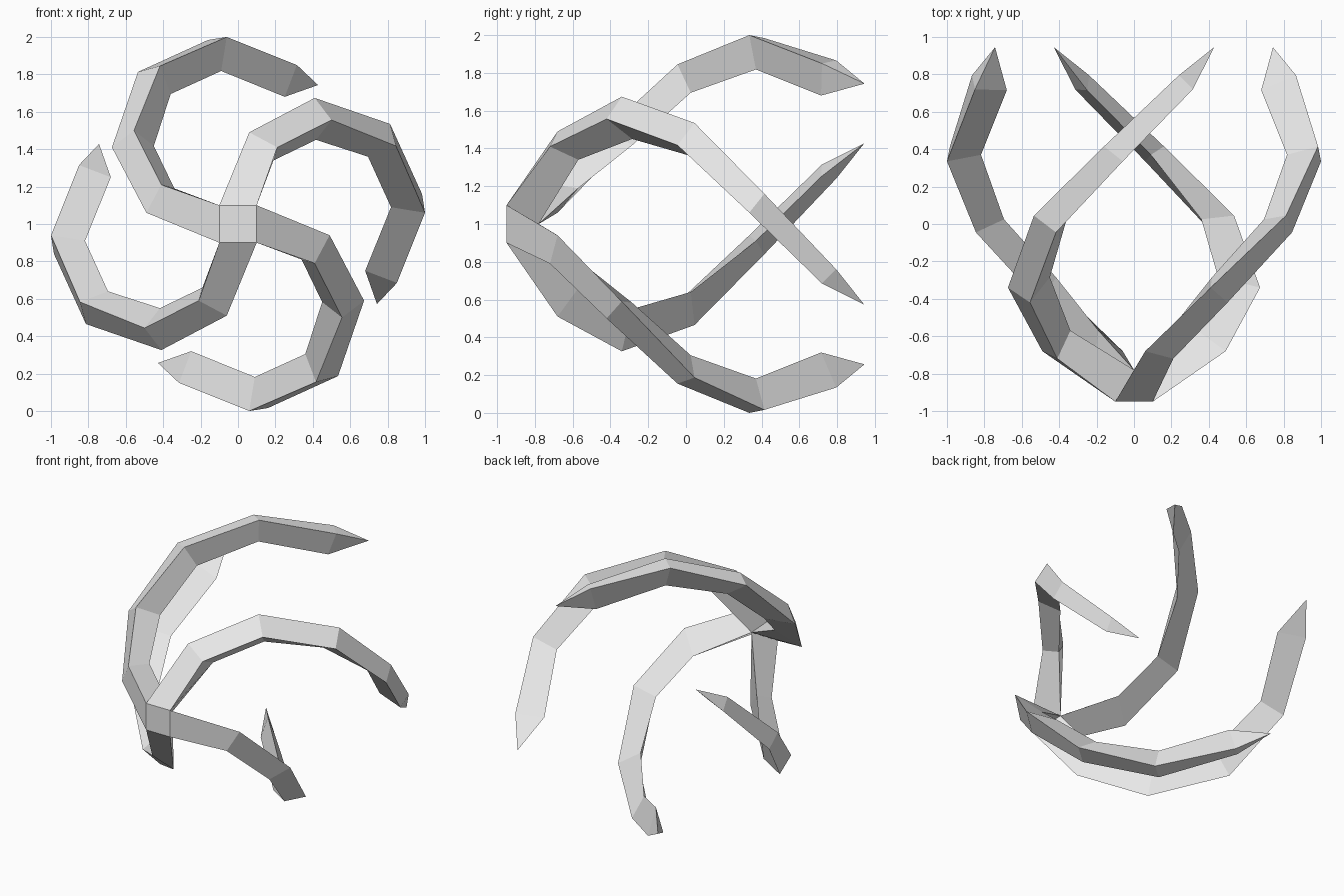
import bpy, bmesh, math
from mathutils import Vector, Matrix

if "Cube" in bpy.data.objects:
    bpy.data.objects.remove(bpy.data.objects["Cube"])

# Triangular cross-sections along one arm: outer edge, inner edge, rear ridge
# (x, y, z measured from the hub axis at z = 1)
sections = [
    [(-.10, -.95, -.10), (-.10, -.95, .10), (0, -.78, 0)],
    [(-.49, -.68, .06), (-.41, -.72, .21), (-.34, -.57, .19)],
    [(-.674, -.34, .41), (-.556, -.42, .50), (-.45, -.285, .417)],
    [(-.535, .045, .813), (-.417, -.045, .845), (-.36, .025, .695)],
    [(-.16, .415, .984), (-.06, .335, 1.0), (-.09, .37, .818)],
    [(.24, .795, .866), (.315, .72, .85), (.25, .715, .68)],
]
tip = (.428, .945, .743)

grey = bpy.data.materials.new("light grey")
grey.diffuse_color = (.8, .8, .8, 1)
grey.use_nodes = True
grey.node_tree.nodes["Principled BSDF"].inputs["Base Color"].default_value = grey.diffuse_color

bm = bmesh.new()


def add_arm(angle):
    """Sweep the triangle along the arm, turned about the hub axis."""
    turn = Matrix.Translation((0, 0, 1)) @ Matrix.Rotation(angle, 4, 'Y')
    rings = [[bm.verts.new(turn @ Vector(p)) for p in s] for s in sections]
    for r, s in zip(rings, rings[1:]):
        for i in range(3):
            j = (i + 1) % 3
            bm.faces.new((r[i], r[j], s[j], s[i]))
    # Pointed end
    end = bm.verts.new(turn @ Vector(tip))
    last = rings[-1]
    for i in range(3):
        bm.faces.new((last[i], last[(i + 1) % 3], end))


# Four arms curling back from the hub
for k in range(4):
    add_arm(k * math.pi / 2)

# Square front of the hub
bm.faces.new([bm.verts.new((x, -.95, 1 + z))
              for x, z in ((-.1, -.1), (.1, -.1), (.1, .1), (-.1, .1))])

bmesh.ops.remove_doubles(bm, verts=bm.verts, dist=.001)
bmesh.ops.recalc_face_normals(bm, faces=bm.faces)

mesh = bpy.data.meshes.new("four_arm_swirl")
bm.to_mesh(mesh)
bm.free()
mesh.materials.append(grey)
swirl = bpy.data.objects.new("four_arm_swirl", mesh)
bpy.context.collection.objects.link(swirl)
